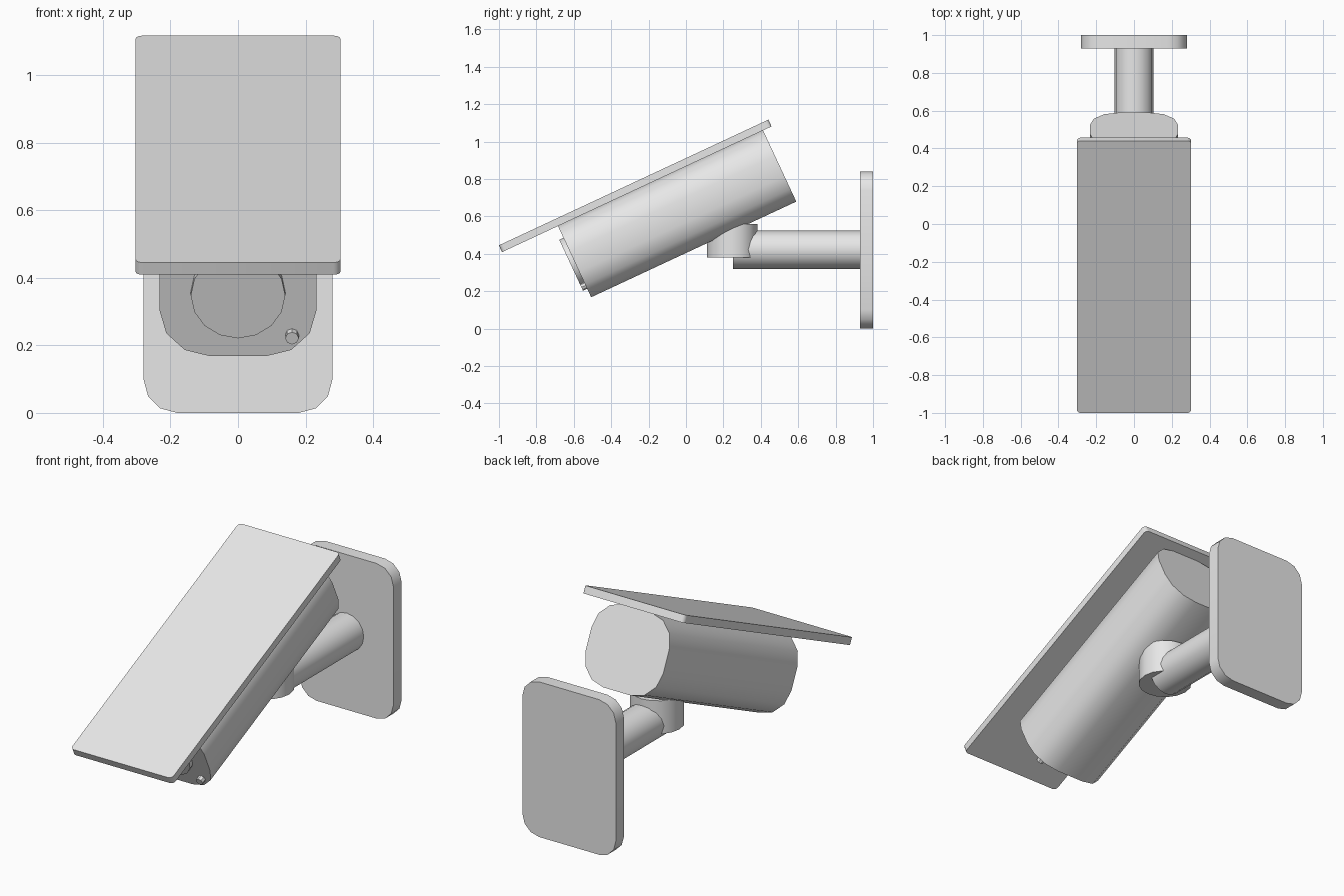
import bpy, bmesh
from math import sin, cos, pi, radians
from mathutils import Matrix, Vector

if "Cube" in bpy.data.objects:
    bpy.data.objects.remove(bpy.data.objects["Cube"])

grey = bpy.data.materials.new("light_grey")
grey.diffuse_color = (0.8, 0.8, 0.8, 1)
grey.use_nodes = True
grey.node_tree.nodes["Principled BSDF"].inputs["Base Color"].default_value = grey.diffuse_color


def rounded_rect(w, h, r, seg=3):
    pts = []
    for i, (sx, sy) in enumerate([(1, 1), (-1, 1), (-1, -1), (1, -1)]):
        cx, cy = sx * (w / 2 - r), sy * (h / 2 - r)
        for k in range(seg + 1):
            a = (i + k / seg) * pi / 2
            pts.append((cx + r * cos(a), cy + r * sin(a)))
    return pts


def circle(r, n=16):
    return [(r * cos(2 * pi * i / n), r * sin(2 * pi * i / n)) for i in range(n)]


def prism(name, pts, depth, matrix):
    """Extrude a profile in local XY along local Z, centred, then place it."""
    bm = bmesh.new()
    face = bm.faces.new([bm.verts.new((x, y, -depth / 2)) for x, y in pts])
    out = bmesh.ops.extrude_face_region(bm, geom=[face])
    verts = [v for v in out["geom"] if isinstance(v, bmesh.types.BMVert)]
    bmesh.ops.translate(bm, verts=verts, vec=(0, 0, depth))
    bmesh.ops.transform(bm, matrix=matrix, verts=bm.verts)
    bmesh.ops.recalc_face_normals(bm, faces=bm.faces)
    mesh = bpy.data.meshes.new(name)
    bm.to_mesh(mesh)
    bm.free()
    mesh.materials.append(grey)
    ob = bpy.data.objects.new(name, mesh)
    bpy.context.collection.objects.link(ob)
    bpy.ops.object.select_all(action='DESELECT')
    ob.select_set(True)
    bpy.context.view_layer.objects.active = ob
    bpy.ops.object.shade_smooth_by_angle(angle=radians(40))
    return ob


def at(x, y, z):
    return Matrix.Translation(Vector((x, y, z)))


along_y = Matrix.Rotation(pi / 2, 4, 'X')
tilt = at(0, -0.0475, 0.614) @ Matrix.Rotation(radians(25), 4, 'X')

# Tilted camera head: housing, sun visor, lens, indicator
prism("camera_housing", rounded_rect(0.465, 0.42, 0.15), 1.21, tilt @ along_y)
prism("sun_visor", rounded_rect(0.606, 1.59, 0.02), 0.04, tilt @ at(0, -0.14, 0.23))
prism("lens", circle(0.14), 0.05, tilt @ at(0, -0.605, 0) @ along_y)
prism("indicator_light", circle(0.02, 8), 0.05, tilt @ at(0.16, -0.605, -0.14) @ along_y)

# Wall mount: swivel, arm, plate
prism("swivel_joint", circle(0.135), 0.18, at(0, 0.247, 0.47))
prism("mount_arm", circle(0.102), 0.70, at(0, 0.60, 0.422) @ along_y)
prism("wall_plate", rounded_rect(0.56, 0.84, 0.1), 0.07, at(0, 0.965, 0.42) @ along_y)
